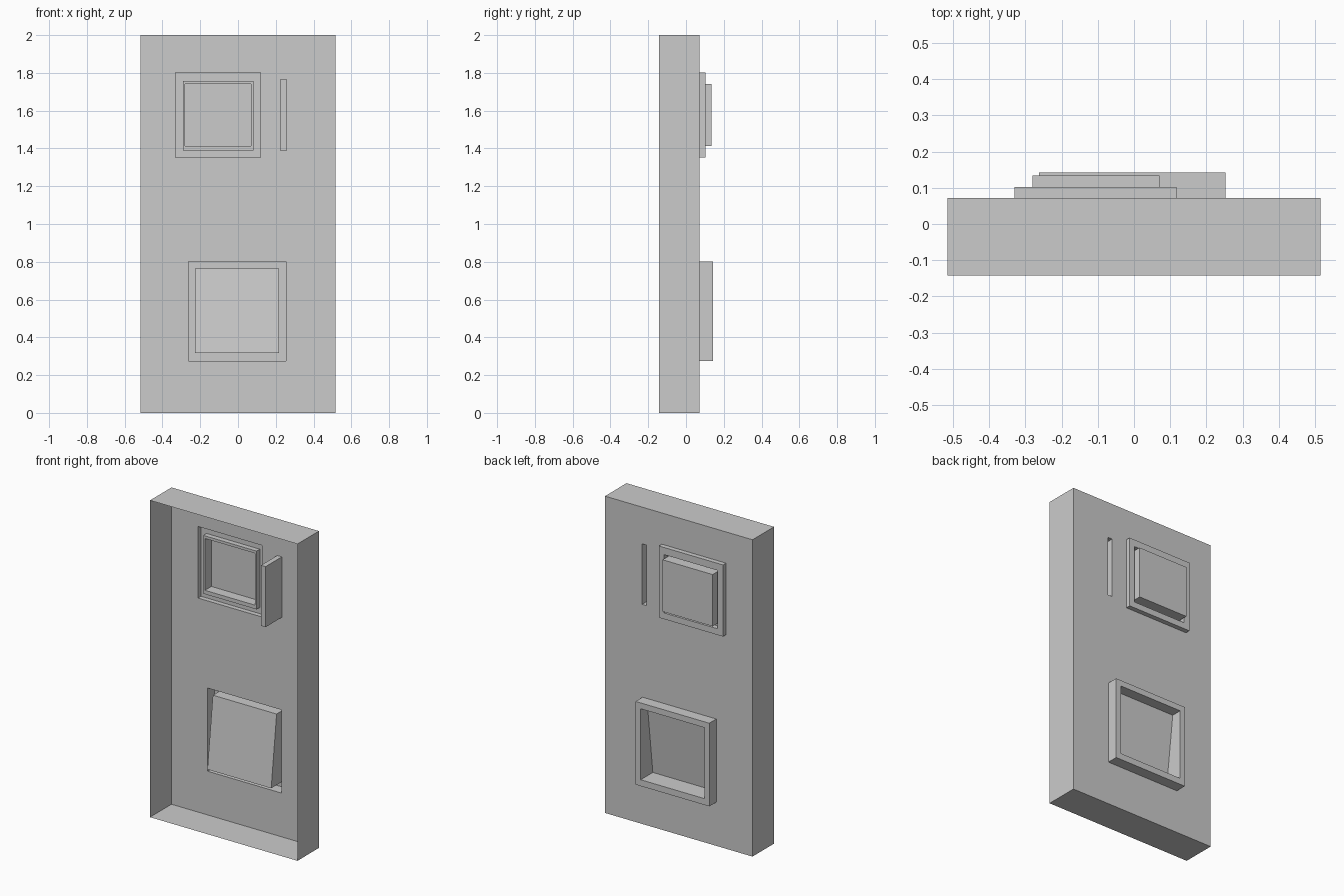
import bpy, bmesh

if "Cube" in bpy.data.objects:
    bpy.data.objects.remove(bpy.data.objects["Cube"])

FRONT, BACK = -0.142, 0.072   # open front edge and back sheet of the panel


def loop(bm, rect, y_low, y_high=None):
    """Rectangle of verts facing +y; y_high lets the top edge sit at another depth."""
    x0, x1, z0, z1 = rect
    yt = y_low if y_high is None else y_high
    return [bm.verts.new(c) for c in
            ((x0, y_low, z0), (x0, yt, z1), (x1, yt, z1), (x1, y_low, z0))]


def bridge(bm, a, b):
    for i in range(4):
        j = (i + 1) % 4
        bm.faces.new((a[i], a[j], b[j], b[i]))


def finish(name, bm):
    mesh = bpy.data.meshes.new(name)
    bm.to_mesh(mesh)
    bm.free()
    obj = bpy.data.objects.new(name, mesh)
    bpy.context.collection.objects.link(obj)
    return obj


def stepped(name, steps):
    """Pressed sheet: successive rectangular loops, capped at the last one."""
    bm = bmesh.new()
    loops = [loop(bm, *s) for s in steps]
    for a, b in zip(loops, loops[1:]):
        bridge(bm, a, b)
    bm.faces.new(loops[-1])
    return finish(name, bm)


OUTER = (-0.515, 0.515, 0.0, 2.0)
WINDOW = (-0.33, 0.118, 1.351, 1.803)
WINDOW_GROOVE = (-0.291, 0.081, 1.39, 1.758)
WINDOW_PANE = (-0.28, 0.07, 1.414, 1.741)
TRAY = (-0.262, 0.253, 0.276, 0.801)
TRAY_INNER = (-0.228, 0.217, 0.316, 0.764)
SLOT = (0.224, 0.256, 1.386, 1.768)

# Open-fronted panel shell with three openings in its back sheet
bm = bmesh.new()
rim = loop(bm, OUTER, FRONT)
back = loop(bm, OUTER, BACK)
bridge(bm, rim, back)
edges = [bm.edges.get((back[i], back[(i + 1) % 4])) for i in range(4)]
for rect in (WINDOW, TRAY, SLOT):
    v = loop(bm, rect, BACK)
    edges += [bm.edges.new((v[i], v[(i + 1) % 4])) for i in range(4)]
fill = bmesh.ops.triangle_fill(bm, edges=edges, use_beauty=True, normal=(0, 1, 0))
for f in [g for g in fill["geom"] if isinstance(g, bmesh.types.BMFace)]:
    f.normal_update()
    if f.normal.y < 0:
        f.normal_flip()
finish("panel_shell", bm)

# Upper frame with a groove around a raised pane
stepped("upper_screen", [(WINDOW, BACK), (WINDOW, 0.102), (WINDOW_GROOVE, 0.102),
                         (WINDOW_GROOVE, 0.07), (WINDOW_PANE, 0.07), (WINDOW_PANE, 0.134)])

# Lower frame with a recess whose floor tilts
stepped("lower_tray", [(TRAY, BACK), (TRAY, 0.142), (TRAY_INNER, 0.142),
                       (TRAY_INNER, 0.021, 0.075)])

# Narrow slot pocket running towards the front
stepped("side_slot", [(SLOT, BACK), (SLOT, -0.09)])
